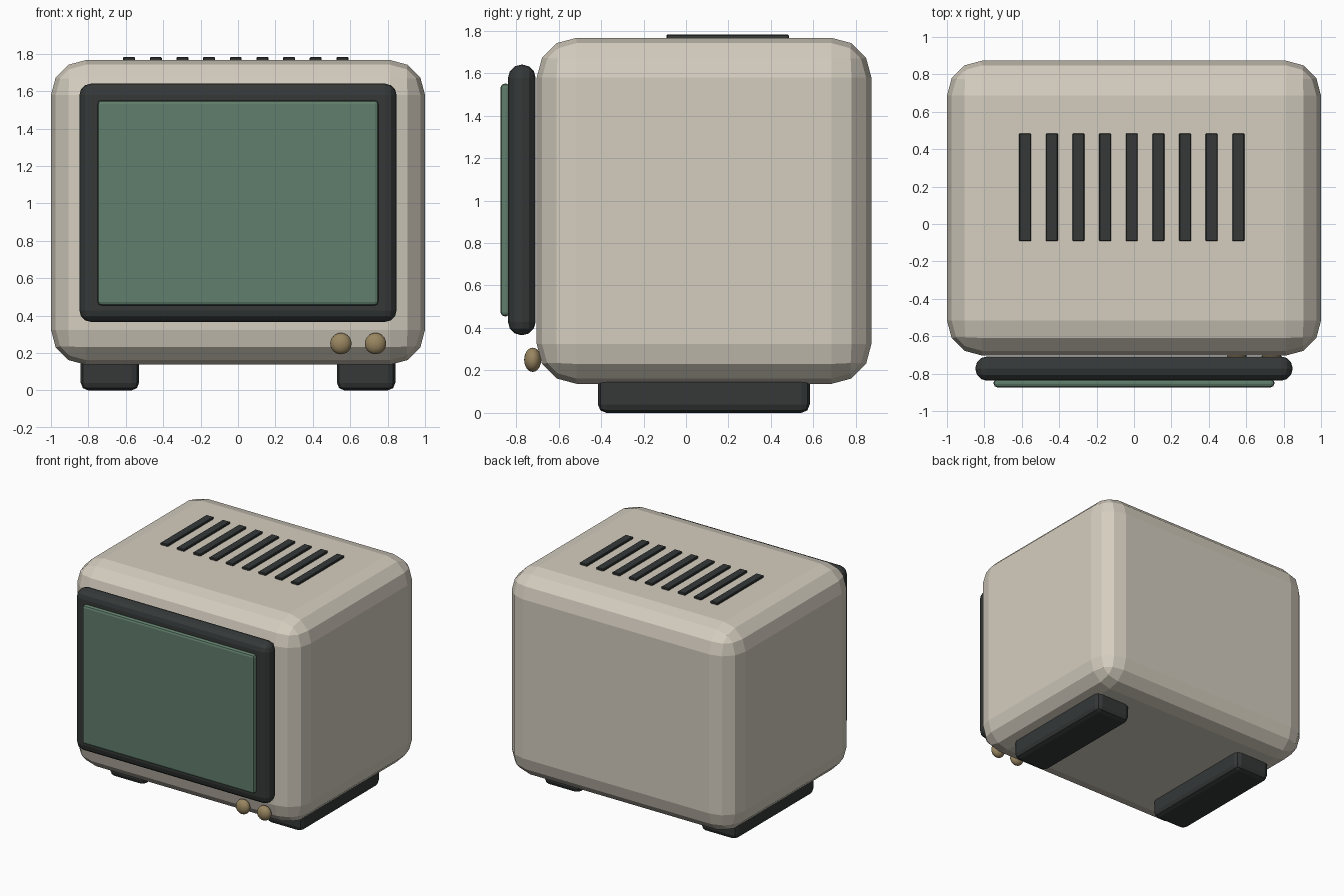
import bpy, bmesh
from mathutils import Matrix

if "Cube" in bpy.data.objects:
    bpy.data.objects.remove(bpy.data.objects["Cube"])


def material(name, rgb):
    mat = bpy.data.materials.new(name)
    mat.diffuse_color = (*rgb, 1.0)
    mat.use_nodes = True
    mat.node_tree.nodes["Principled BSDF"].inputs["Base Color"].default_value = mat.diffuse_color
    return mat


CREAM = material("cream", (0.66, 0.61, 0.52))
DARK = material("dark", (0.035, 0.040, 0.039))
GREEN = material("screen_green", (0.12, 0.21, 0.15))
BRASS = material("brass", (0.32, 0.24, 0.12))


def finish(bm, name, mat):
    mesh = bpy.data.meshes.new(name)
    bm.to_mesh(mesh)
    bm.free()
    mesh.materials.append(mat)
    obj = bpy.data.objects.new(name, mesh)
    bpy.context.collection.objects.link(obj)
    return obj


def box(name, lo, hi, mat, bevel=0.0, segments=2):
    """Box between two corners, with rounded edges."""
    bm = bmesh.new()
    size = [b - a for a, b in zip(lo, hi)]
    mid = [(a + b) / 2 for a, b in zip(lo, hi)]
    bmesh.ops.create_cube(bm, size=1, matrix=Matrix.Translation(mid) @ Matrix.Diagonal((*size, 1)))
    obj = finish(bm, name, mat)
    if bevel:
        mod = obj.modifiers.new("rounded_edges", 'BEVEL')
        mod.width = bevel
        mod.segments = segments
    return obj


# Cabinet
box("cabinet", (-1, -0.703, 0.137), (1, 0.873, 1.766), CREAM, 0.187, 3)

# Screen surround and glass
box("screen_surround", (-0.848, -0.838, 0.366), (0.848, -0.708, 1.64), DARK, 0.062, 3)
box("screen", (-0.75, -0.873, 0.455), (0.75, -0.828, 1.55), GREEN, 0.018, 2)

# Control knobs
for i, x in enumerate((0.55, 0.735)):
    bm = bmesh.new()
    bmesh.ops.create_uvsphere(
        bm, u_segments=20, v_segments=12, radius=1,
        matrix=Matrix.Translation((x, -0.722, 0.25)) @ Matrix.Diagonal((0.057, 0.04, 0.057, 1)))
    for f in bm.faces:
        f.smooth = True
    finish(bm, f"knob_{i + 1}", BRASS)

# Feet
for side, x in (("left", -0.685), ("right", 0.685)):
    box(f"{side}_foot", (x - 0.156, -0.415, 0), (x + 0.156, 0.583, 0.19), DARK, 0.04, 2)

# Top vents
for i in range(9):
    x = -0.582 + i * 0.1425
    box(f"vent_{i + 1}", (x - 0.032, -0.092, 1.757), (x + 0.032, 0.484, 1.782), DARK, 0.004, 1)
